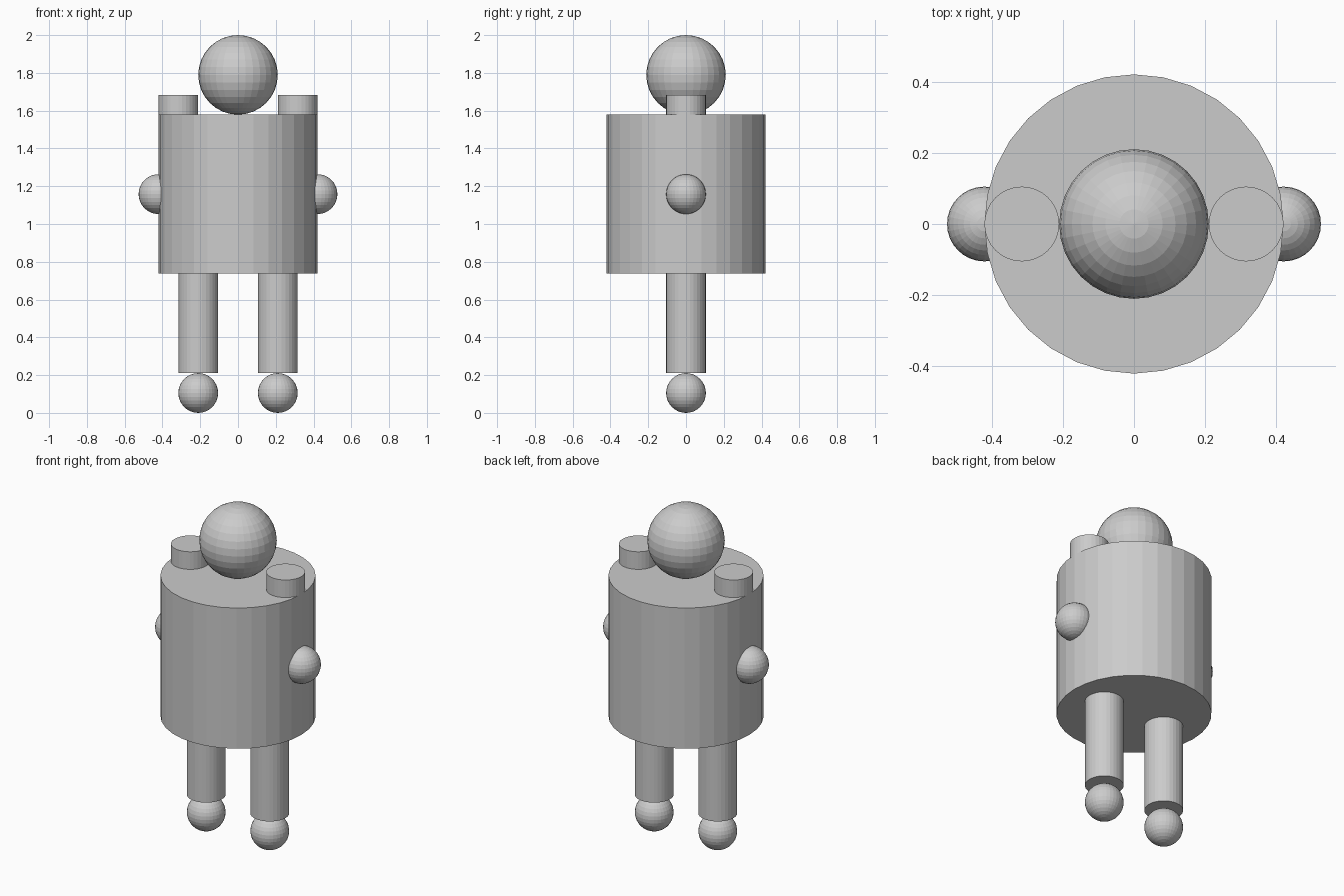
import bpy

if "Cube" in bpy.data.objects:
    bpy.data.objects.remove(bpy.data.objects["Cube"])

U = 2 / 4.75          # body radius; every size is a fraction of it
MID = 2.75 * U        # height of the body centre


def cylinder(name, x, z, radius, height):
    bpy.ops.mesh.primitive_cylinder_add(
        vertices=32, radius=radius * U, depth=height * U,
        location=(x * U, 0, MID + z * U))
    bpy.context.object.name = name


def ball(name, x, z, radius):
    bpy.ops.mesh.primitive_uv_sphere_add(
        segments=32, ring_count=16, radius=radius * U,
        location=(x * U, 0, MID + z * U))
    bpy.context.object.name = name


# Body and head
cylinder("body", 0, 0, 1, 2)
ball("head", 0, 1.5, 0.5)

# Limbs on both sides, partly sunk into the body
for side, s in (("left", -1), ("right", 1)):
    cylinder(side + "_arm", s * 0.75, 0.5, 0.25, 1.5)
    ball(side + "_hand", s, 0, 0.25)
    cylinder(side + "_leg", s * 0.5, -1.5, 0.25, 1.5)
    ball(side + "_foot", s * 0.5, -2.5, 0.25)
